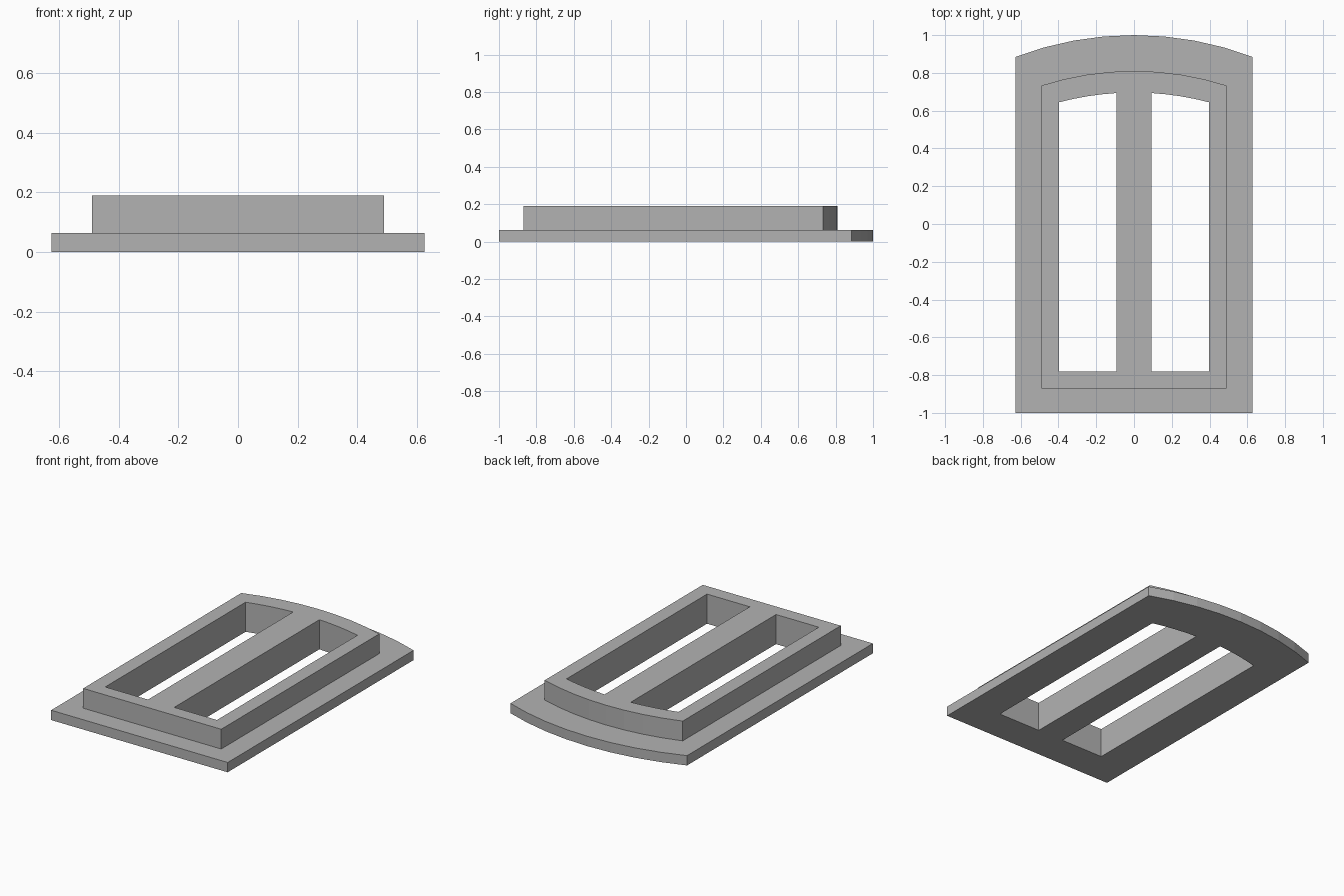
import bpy, bmesh, math

cube = bpy.data.objects.get("Cube")
if cube:
    bpy.data.objects.remove(cube, do_unlink=True)

BASE_TOP, FRAME_TOP = 0.063, 0.19

stone = bpy.data.materials.new("plain grey")
stone.use_nodes = True
grey = (0.45, 0.45, 0.45, 1)
stone.diffuse_color = grey
stone.node_tree.nodes["Principled BSDF"].inputs["Base Color"].default_value = grey


def arched_outline(x0, x1, bottom, apex, radius, steps):
    """Straight sided outline closed by a shallow arc centred on x = 0."""
    outline = [(x0, bottom), (x1, bottom)]
    a0, a1 = math.asin(x1 / radius), math.asin(x0 / radius)
    for i in range(steps + 1):
        a = a0 + (a1 - a0) * i / steps
        outline.append((radius * math.sin(a), apex - radius * (1 - math.cos(a))))
    return outline


bm = bmesh.new()


def ring(outline, z):
    verts = [bm.verts.new((x, y, z)) for x, y in outline]
    n = len(verts)
    edges = [bm.edges.new((verts[i], verts[(i + 1) % n])) for i in range(n)]
    return verts, edges


def wall(low, high):
    n = len(low[0])
    for i in range(n):
        j = (i + 1) % n
        bm.faces.new((low[0][i], low[0][j], high[0][j], high[0][i]))


def cap(rings):
    edges = [e for r in rings for e in r[1]]
    bmesh.ops.triangle_fill(bm, use_beauty=True, edges=edges, normal=(0, 0, 1))


plate = arched_outline(-0.627, 0.627, -1.0, 1.0, 1.767, 8)
frame = arched_outline(-0.49, 0.49, -0.87, 0.81, 1.6, 8)
right_opening = arched_outline(-0.397, -0.093, -0.78, 0.696, 1.55, 4)
left_opening = arched_outline(0.093, 0.397, -0.78, 0.696, 1.55, 4)
openings = [right_opening, left_opening]

# Plate and raised frame side rings
plate_low, plate_high = ring(plate, 0), ring(plate, BASE_TOP)
frame_low, frame_high = ring(frame, BASE_TOP), ring(frame, FRAME_TOP)
holes_low = [ring(o, 0) for o in openings]
holes_high = [ring(o, FRAME_TOP) for o in openings]

# Underside, ledge and top, with the two openings left clear
cap([plate_low] + holes_low)
cap([plate_high, frame_low])
cap([frame_high] + holes_high)

# Upright walls
wall(plate_low, plate_high)
wall(frame_low, frame_high)
for low, high in zip(holes_low, holes_high):
    wall(low, high)

bmesh.ops.recalc_face_normals(bm, faces=bm.faces)
mesh = bpy.data.meshes.new("arched_window_frame")
bm.to_mesh(mesh)
bm.free()
mesh.materials.append(stone)
window = bpy.data.objects.new("arched_window_frame", mesh)
bpy.context.collection.objects.link(window)
